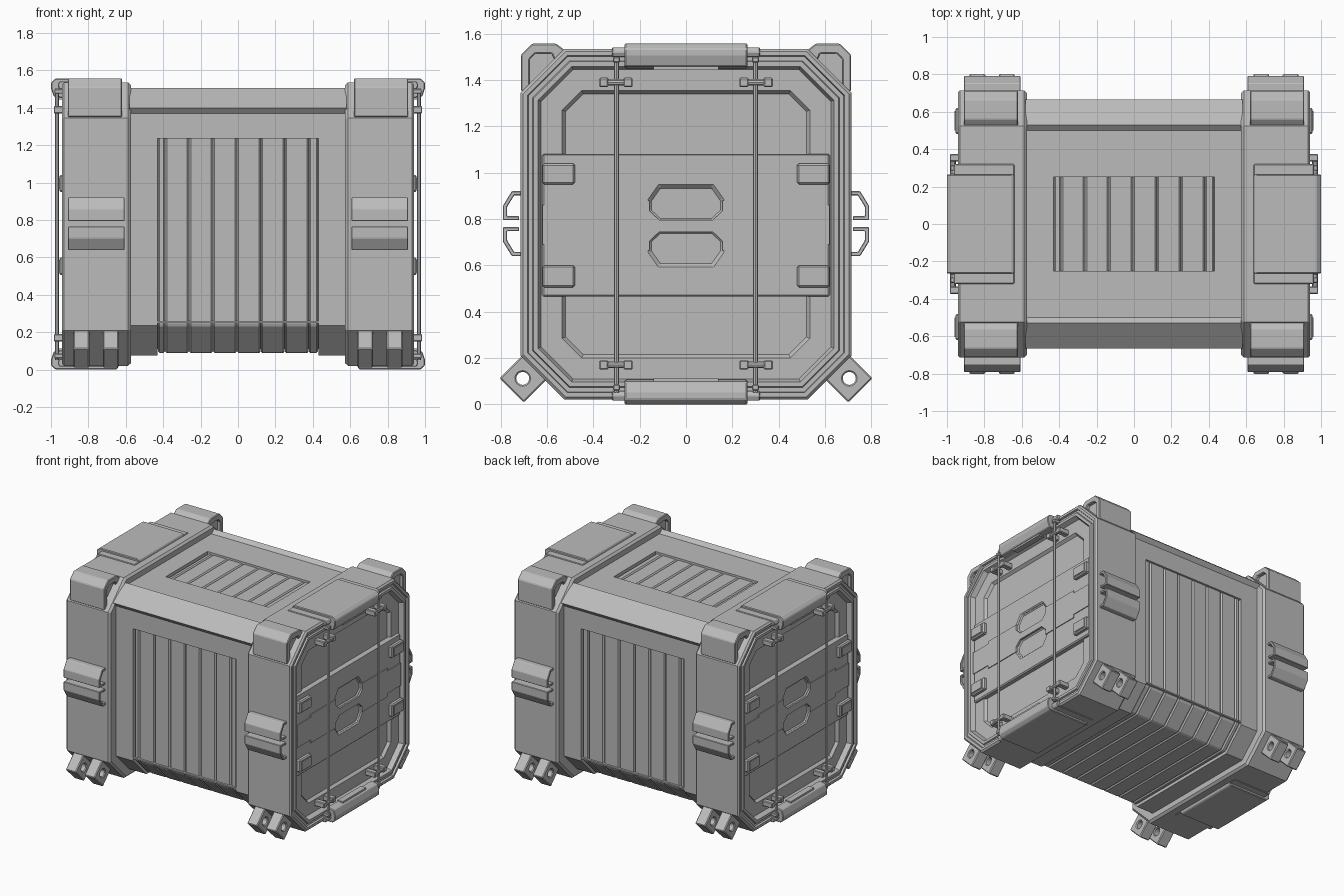
import bpy, bmesh, math

if "Cube" in bpy.data.objects:
    bpy.data.objects.remove(bpy.data.objects["Cube"])

grey = bpy.data.materials.new("plain_grey")
grey.diffuse_color = (0.5, 0.5, 0.5, 1)
grey.use_nodes = True
grey.node_tree.nodes["Principled BSDF"].inputs["Base Color"].default_value = grey.diffuse_color


def finish(name, bm, mirror="", bevel=0.0, cutters=(), hidden=False):
    bmesh.ops.recalc_face_normals(bm, faces=bm.faces[:])
    me = bpy.data.meshes.new(name)
    bm.to_mesh(me)
    bm.free()
    me.materials.append(grey)
    ob = bpy.data.objects.new(name, me)
    bpy.context.collection.objects.link(ob)
    for c in cutters:
        m = ob.modifiers.new("cut", 'BOOLEAN')
        m.operation, m.object, m.solver = 'DIFFERENCE', c, 'EXACT'
    if bevel:
        m = ob.modifiers.new("bevel", 'BEVEL')
        m.width, m.segments, m.limit_method = bevel, 1, 'ANGLE'
        m.angle_limit = math.radians(25)
    if mirror:
        m = ob.modifiers.new("mirror", 'MIRROR')
        m.use_axis = ("x" in mirror, "y" in mirror, False)
        m.use_mirror_merge = False
    if hidden:
        ob.hide_render = True
        ob.display_type = 'WIRE'
    return ob


def prism(name, pts, axis, lo, hi, **kw):
    """Extrude a 2D outline along x (y,z outline) or along y (x,z outline)."""
    bm = bmesh.new()
    rings = []
    for w in (lo, hi):
        rings.append([bm.verts.new((w, u, v) if axis == "x" else (u, w, v)) for u, v in pts])
    n = len(pts)
    for i in range(n):
        j = (i + 1) % n
        bm.faces.new((rings[0][i], rings[0][j], rings[1][j], rings[1][i]))
    bm.faces.new(rings[0])
    bm.faces.new(rings[1])
    return finish(name, bm, **kw)


def box(name, x, y, z, **kw):
    return prism(name, [(y[0], z[0]), (y[1], z[0]), (y[1], z[1]), (y[0], z[1])], "x", *x, **kw)


def disc(cy, cz, r, n=16):
    return [(cy + r * math.cos(2 * math.pi * i / n), cz + r * math.sin(2 * math.pi * i / n))
            for i in range(n)]


def both(half):
    """Close a half outline (y >= 0) by mirroring it in y."""
    return half + [(-y, z) for y, z in reversed(half)]


def flip(pts, total):
    return [(u, total - v) for u, v in pts]


def octagon(d):
    a, b, t, c = 0.715 - d, 0.02 + d, 1.535 - d, 0.19 - 0.586 * d
    return both([(a - c, b), (a, b + c), (a, t - c), (a - c, t)])


# main body with recesses for the slats
side_cut = box("side_recess_cutter", (-0.43, 0.43), (0.60, 0.75), (0.26, 1.235), mirror="y", hidden=True)
top_cut = box("top_recess_cutter", (-0.43, 0.43), (-0.25, 0.25), (1.44, 1.6), hidden=True)
base_cut = prism("base_recess_cutter", both([(0.8, 0.0), (0.8, 0.25), (0.60, 0.25), (0.465, 0.11)]),
                 "x", -0.43, 0.43, hidden=True)
prism("body", both([(0.48, 0.075), (0.64, 0.235), (0.64, 1.37), (0.665, 1.40), (0.53, 1.505),
                    (0.50, 1.48)]), "x", -0.58, 0.58, cutters=(side_cut, top_cut, base_cut))

# slats showing through the recesses
edges = [-0.428, -0.39] + [-0.39 + 0.128 * i for i in range(1, 7)] + [0.428]
for i in range(len(edges) - 1):
    prism("slat_%d" % i, both([(0.475, 0.088), (0.625, 0.238), (0.625, 1.35), (0.5, 1.465)]),
          "x", edges[i] + 0.0005, edges[i + 1] - 0.0005, bevel=0.009)

# end collars: octagon rings from the inner lip out, then in through the rims to the door
rings = [(0.06, 0.572), (0.015, 0.572), (0, 0.588), (0, 0.93), (0.012, 0.942), (0.03, 0.942),
         (0.034, 0.928), (0.052, 0.928), (0.056, 0.94), (0.076, 0.94), (0.09, 0.905),
         (0.18, 0.905), (0.195, 0.885)]
bm = bmesh.new()
loops = [[bm.verts.new((x, y, z)) for y, z in octagon(d)] for d, x in rings]
for a, b in zip(loops, loops[1:]):
    for i in range(8):
        j = (i + 1) % 8
        bm.faces.new((a[i], a[j], b[j], b[i]))
bm.faces.new(loops[0])
bm.faces.new(loops[-1])
finish("end_collar", bm, mirror="x")

# door band with two hexagonal grips
hexa = both([(0.115, 0.94), (0.157, 0.88), (0.157, 0.835), (0.115, 0.795)])
grips = [prism("grip_cutter_%d" % k, pts, "x", 0.907, 1.0, hidden=True)
         for k, pts in enumerate((hexa, flip(hexa, 1.54)))]
box("door_band", (0.88, 0.925), (-0.622, 0.622), (0.465, 1.08), mirror="x", bevel=0.008, cutters=grips)
strip = both([(0.62, 0.69), (0.62, 0.86), (0.46, 0.86), (0.46, 0.88), (0.17, 0.88)])
strip = [(0.17, 0.665), (0.46, 0.665), (0.46, 0.69)] + strip + \
        [(-0.46, 0.69), (-0.46, 0.665), (-0.17, 0.665)]
prism("band_strip", strip, "x", 0.92, 0.931, mirror="x", cutters=grips)
for z in ((0.505, 0.60), (0.95, 1.04)):
    box("band_latch", (0.92, 0.955), (0.48, 0.62), z, mirror="xy", bevel=0.008)
    box("band_latch_tab", (0.92, 0.96), (0.50, 0.605), (z[0] + 0.015, z[1] - 0.015), mirror="xy")

# locking rods with guides and cross pins
bm = bmesh.new()
bmesh.ops.create_cone(bm, cap_ends=True, segments=12, radius1=0.01, radius2=0.01, depth=1.45)
bmesh.ops.translate(bm, verts=bm.verts[:], vec=(0.968, 0.30, 0.777))
rod = finish("locking_rod", bm, mirror="xy")
bpy.context.view_layer.objects.active = rod
rod.select_set(True)
bpy.ops.object.shade_smooth_by_angle()
for z in (0.17, 1.39):
    prism("rod_pin", disc(0.968, z, 0.015, 10), "y", 0.235, 0.365, mirror="xy")
    for y in (0.23, 0.335):
        box("pin_lug", (0.90, 0.985), (y, y + 0.04), (z - 0.02, z + 0.02), mirror="xy", bevel=0.005)
for z in (0.06, 1.475):
    box("rod_guide", (0.93, 0.982), (0.285, 0.315), (z, z + 0.025), mirror="xy", bevel=0.004)

# wrap-over plates on top and bottom of each collar
cap = [(0.64, 1.50), (0.64, 1.545), (0.65, 1.557), (0.975, 1.557), (1.0, 1.535), (1.0, 1.505),
       (0.985, 1.46), (0.93, 1.45), (0.93, 1.50)]
flange = [(0.64, 1.50), (0.64, 1.541), (0.955, 1.541), (0.965, 1.52), (0.955, 1.50)]
for part, total in (("top", None), ("base", 1.557)):
    f = (lambda p: p) if total is None else (lambda p: flip(p, total))
    prism(part + "_wrap_plate", f(cap), "y", -0.265, 0.265, mirror="x", bevel=0.005)
    prism(part + "_wrap_flange", f(flange), "y", -0.32, 0.32, mirror="x", bevel=0.004)
    zs = sorted(v for _, v in f([(0, 1.445), (0, 1.475)]))
    box(part + "_wrap_slot", (0.93, 0.975), (-0.14, 0.14), zs, mirror="x")

# hooked corner blocks on the top edges, with a narrower core
hook = [(0.515, 1.50), (0.525, 1.53), (0.56, 1.557), (0.665, 1.557), (0.712, 1.51), (0.712, 1.35),
        (0.675, 1.35), (0.675, 1.49), (0.65, 1.515), (0.58, 1.515), (0.56, 1.47)]
prism("corner_hook", hook, "x", 0.62, 0.91, mirror="xy", bevel=0.005)
prism("corner_core", [(0.53, 1.50), (0.57, 1.53), (0.66, 1.53), (0.695, 1.50), (0.695, 1.35)],
      "x", 0.645, 0.885, mirror="xy")

# paired side handles
handle = [(0.70, 0.92), (0.752, 0.92), (0.79, 0.858), (0.79, 0.795), (0.72, 0.795), (0.72, 0.812),
          (0.772, 0.812), (0.772, 0.853), (0.742, 0.902), (0.70, 0.902)]
prism("upper_handle", handle, "x", 0.607, 0.908, mirror="xy", bevel=0.003)
prism("lower_handle", flip(handle, 1.56), "x", 0.607, 0.908, mirror="xy", bevel=0.003)

# pierced foot lugs on the bottom corners
hole = prism("lug_hole_cutter", disc(0.705, 0.112, 0.028), "x", 0.5, 1.0, hidden=True)
for x in (0.638, 0.795):
    prism("foot_lug", [(0.805, 0.112), (0.70, 0.008), (0.59, 0.118), (0.695, 0.222)], "x", x, x + 0.085,
          mirror="xy", bevel=0.006, cutters=(hole,))
